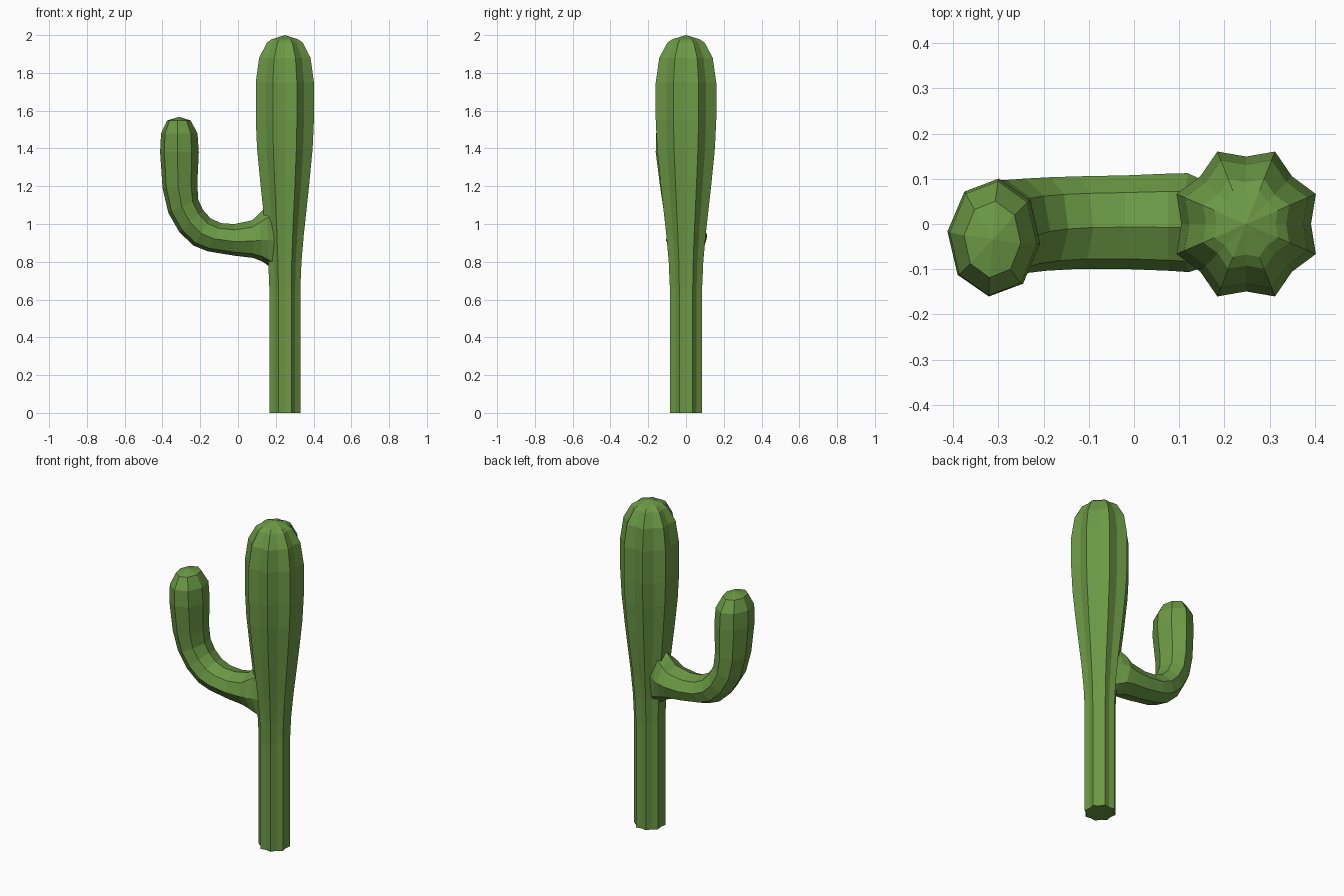
import bpy, bmesh, math
from mathutils import Vector

if "Cube" in bpy.data.objects:
    bpy.data.objects.remove(bpy.data.objects["Cube"])

green = bpy.data.materials.new("cactus_green")
green.diffuse_color = (0.15, 0.32, 0.06, 1)
green.use_nodes = True
green.node_tree.nodes["Principled BSDF"].inputs["Base Color"].default_value = green.diffuse_color


def loft(name, rings, tip=None):
    """Skin a list of equal-length point rings, capping both ends."""
    bm = bmesh.new()
    loops = [[bm.verts.new(p) for p in ring] for ring in rings]
    n = len(loops[0])
    for a, b in zip(loops, loops[1:]):
        for i in range(n):
            j = (i + 1) % n
            bm.faces.new((a[i], a[j], b[j], b[i]))
    bm.faces.new(loops[0][::-1])
    if tip:
        t = bm.verts.new(tip)
        for i in range(n):
            bm.faces.new((loops[-1][i], loops[-1][(i + 1) % n], t))
    bmesh.ops.recalc_face_normals(bm, faces=bm.faces)
    mesh = bpy.data.meshes.new(name)
    bm.to_mesh(mesh)
    bm.free()
    obj = bpy.data.objects.new(name, mesh)
    bpy.context.collection.objects.link(obj)
    mesh.materials.append(green)
    return obj


# Trunk: eight ribs with shallow valleys, (height, half width)
TRUNK_X = 0.248
profile = [(0, 0.082), (0.66, 0.082), (0.8, 0.088), (0.94, 0.1), (1.06, 0.113),
           (1.22, 0.13), (1.4, 0.147), (1.55, 0.154), (1.75, 0.154),
           (1.88, 0.136), (1.96, 0.095), (1.978, 0.07)]


def star(z, half):
    pts = []
    for i in range(16):
        a = math.radians(22.5 * i)
        r = half / math.cos(math.radians(22.5)) * (1 if i % 2 else 0.86)
        pts.append(Vector((TRUNK_X + r * math.cos(a), 1.04 * r * math.sin(a), z)))
    return pts


loft("trunk", [star(z, h) for z, h in profile], (TRUNK_X, 0, 2.0))

# Arm: eight-sided tube; each ring is (outer x, outer z, inner x, inner z, centre y, half depth)
arm_rings = [(0.24, 0.73, 0.23, 1.12, 0, 0.06), (0.165, 0.775, 0.15, 1.09, 0, 0.095),
             (0.13, 0.80, 0.11, 1.055, 0.003, 0.11), (0.08, 0.82, 0.075, 1.02, 0.004, 0.108),
             (-0.02, 0.832, -0.02, 1.0, 0.004, 0.104), (-0.16, 0.855, -0.09, 1.005, 0.003, 0.103),
             (-0.235, 0.885, -0.145, 1.03, 0, 0.104), (-0.31, 0.955, -0.185, 1.075, -0.005, 0.106),
             (-0.37, 1.06, -0.21, 1.13, -0.012, 0.11), (-0.40, 1.19, -0.215, 1.21, -0.02, 0.118),
             (-0.413, 1.38, -0.207, 1.38, -0.03, 0.131), (-0.408, 1.48, -0.214, 1.48, -0.032, 0.127),
             (-0.376, 1.548, -0.25, 1.548, -0.034, 0.085)]


def oval(ox, oz, ix, iz, cy, depth):
    outer, inner = Vector((ox, cy, oz)), Vector((ix, cy, iz))
    mid, half = (outer + inner) / 2, (outer - inner) / 2
    pts = []
    for i in range(8):
        a = math.radians(45 * i + 6)
        pts.append(mid + half * math.cos(a) + Vector((0, depth * math.sin(a), 0)))
    return pts


loft("arm", [oval(*r) for r in arm_rings], (-0.312, -0.034, 1.567))
